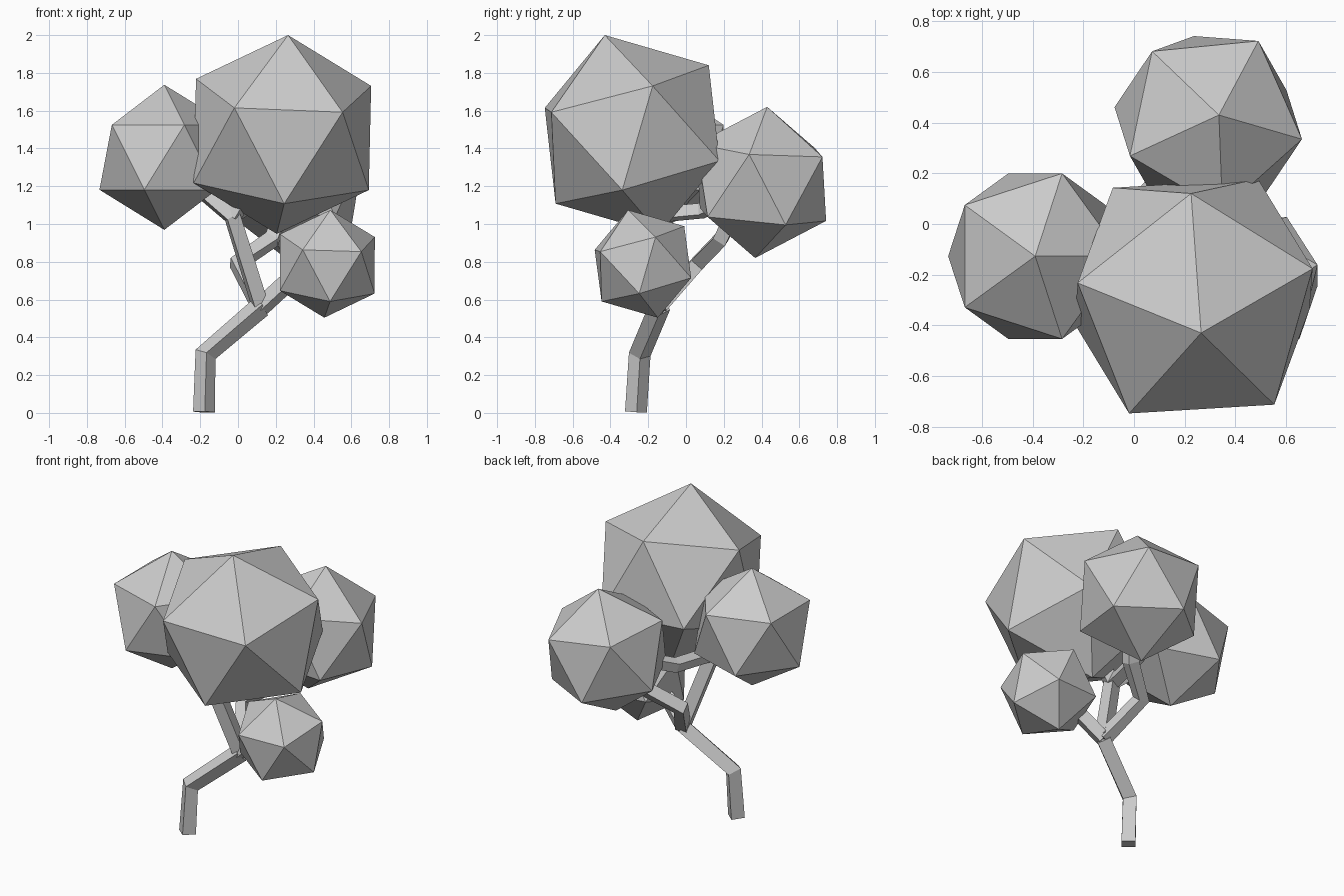
import bpy, bmesh
from mathutils import Vector, Matrix

if "Cube" in bpy.data.objects:
    bpy.data.objects.remove(bpy.data.objects["Cube"])


def foliage(name, centre, top, side):
    """Icosahedron clump: top vertex and one neighbouring vertex set size and tilt."""
    c, top, side = Vector(centre), Vector(top), Vector(side)
    r = (top - c).length
    z = (top - c).normalized()
    x = side - c
    x = (x - z * x.dot(z)).normalized()
    y = z.cross(x)
    m = Matrix((x, y, z)).transposed().to_4x4()
    m.translation = c
    bm = bmesh.new()
    bmesh.ops.create_icosphere(bm, subdivisions=1, radius=r, matrix=m)
    me = bpy.data.meshes.new(name)
    bm.to_mesh(me)
    bm.free()
    bpy.context.collection.objects.link(bpy.data.objects.new(name, me))


def limb(name, pts, r=0.058, tilt=0.45):
    """Square-section branch swept along a bent path."""
    cu = bpy.data.curves.new(name, 'CURVE')
    cu.dimensions = '3D'
    cu.bevel_depth = r
    cu.bevel_resolution = 0
    cu.use_fill_caps = True
    s = cu.splines.new('POLY')
    s.points.add(len(pts) - 1)
    s.use_smooth = False
    for p, co in zip(s.points, pts):
        p.co = (*co, 1)
        p.tilt = tilt
    ob = bpy.data.objects.new(name, cu)
    bpy.context.collection.objects.link(ob)
    bpy.ops.object.select_all(action='DESELECT')
    ob.select_set(True)
    bpy.context.view_layer.objects.active = ob
    bpy.ops.object.convert(target='MESH')


# leaf clumps
foliage("big_foliage", (0.235, -0.285, 1.474), (0.265, -0.43, 2.0), (0.225, 0.128, 1.845))
foliage("left_foliage", (-0.39, -0.127, 1.353), (-0.39, -0.127, 1.737), (-0.04, -0.127, 1.525))
foliage("back_foliage", (0.293, 0.398, 1.22), (0.335, 0.43, 1.62), (0.66, 0.335, 1.365))
foliage("small_foliage", (0.473, -0.228, 0.789), (0.489, -0.307, 1.074), (0.727, -0.16, 0.931))

# trunk and branches
fork = (0.12, -0.14, 0.56)
crook = (-0.03, -0.24, 1.04)
limb("trunk", [(-0.18, -0.265, 0.005), (-0.172, -0.245, 0.31), fork])
limb("left_branch", [fork, crook, (-0.26, -0.18, 1.24)], 0.054)
limb("back_branch", [fork, (-0.005, 0.06, 0.79), (0.18, 0.185, 0.92), (0.23, 0.25, 1.06)], 0.052)
limb("right_branch", [fork, (0.25, -0.18, 0.68), (0.4, -0.22, 0.77)], 0.052)
limb("cross_branch", [crook, (0.02, 0.08, 1.07), (0.16, 0.25, 1.14)], 0.046)
limb("upper_branch", [crook, (0.1, -0.26, 1.25)], 0.05)
